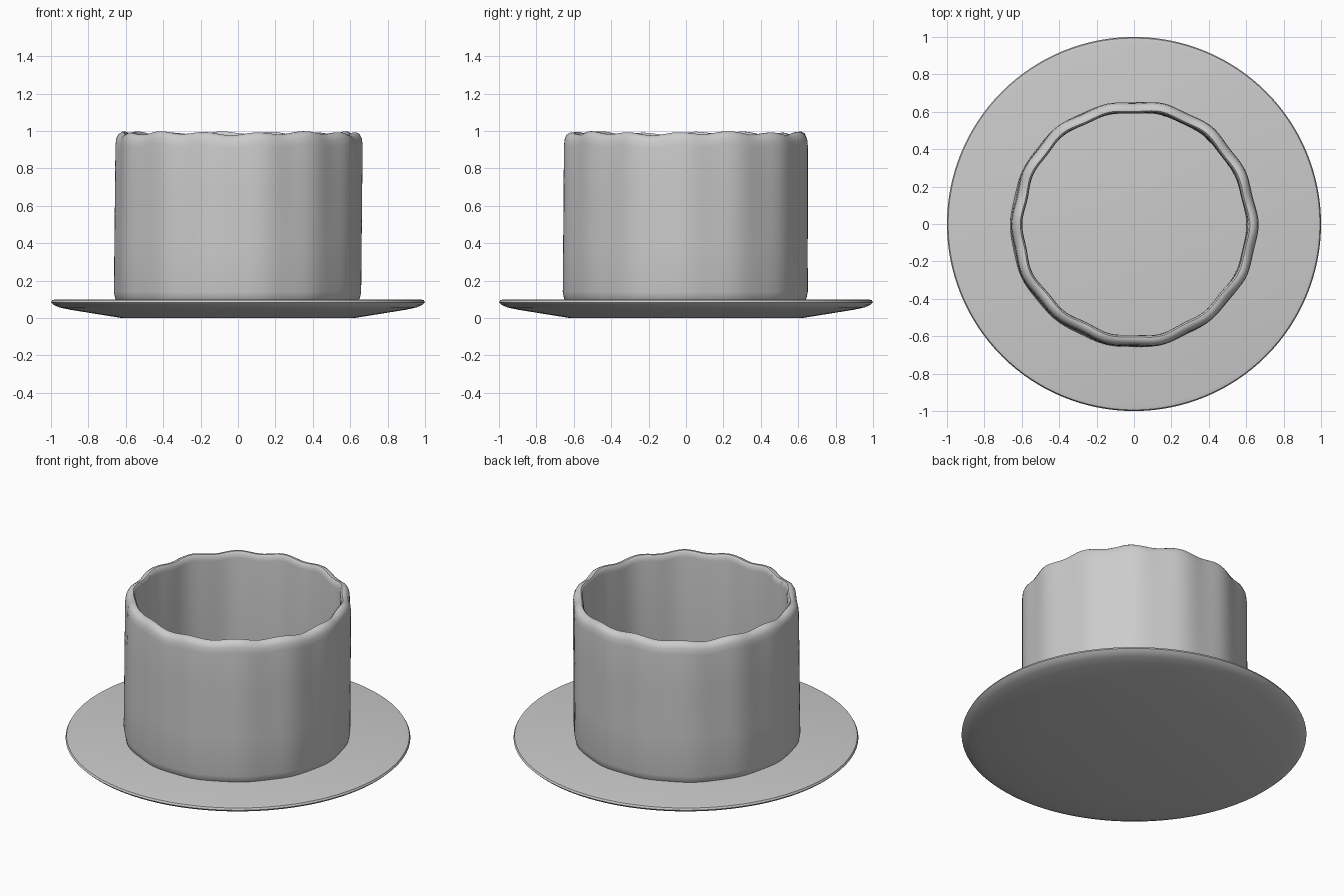
import bpy, bmesh, math

cube = bpy.data.objects.get("Cube")
if cube:
    bpy.data.objects.remove(cube, do_unlink=True)

clay = bpy.data.materials.new("grey clay")
clay.use_nodes = True
clay.diffuse_color = (0.6, 0.6, 0.6, 1)
clay.node_tree.nodes["Principled BSDF"].inputs["Base Color"].default_value = (0.6, 0.6, 0.6, 1)


def lathe(name, profile, steps, warp=None, closed=False):
    """Spin a (radius, height) profile round z, optionally warping each point."""
    bm = bmesh.new()
    rings = []
    for i in range(steps):
        a = math.tau * i / steps
        ring = []
        for r, z in profile:
            x, y = r * math.cos(a), r * math.sin(a)
            if warp:
                x, y, z = warp(r, z, a)
            ring.append(bm.verts.new((x, y, z)))
        rings.append(ring)
    n = len(profile)
    for i in range(steps):
        p, q = rings[i], rings[(i + 1) % steps]
        for j in range(n if closed else n - 1):
            k = (j + 1) % n
            bm.faces.new((p[j], q[j], q[k], p[k]))
    if not closed:
        bm.faces.new([ring[0] for ring in reversed(rings)])
        bm.faces.new([ring[-1] for ring in rings])
    bmesh.ops.recalc_face_normals(bm, faces=bm.faces)
    mesh = bpy.data.meshes.new(name)
    bm.to_mesh(mesh)
    bm.free()
    mesh.materials.append(clay)
    obj = bpy.data.objects.new(name, mesh)
    bpy.context.collection.objects.link(obj)
    bpy.ops.object.select_all(action="DESELECT")
    obj.select_set(True)
    bpy.context.view_layer.objects.active = obj
    bpy.ops.object.shade_smooth_by_angle(angle=math.radians(40))
    return obj


def hand_shaped(r, z, a):
    """Uneven hand-formed wall: rippled radius, slight lean and wavy rim."""
    ripple = 0.006 * math.cos(14 * a) + 0.004 * math.cos(5 * a + 1)
    t = (z - 0.1) / 0.9
    r += ripple * (0.5 + 0.5 * t)
    if t > 0.85:
        z += 0.007 * math.cos(14 * a + 1) + 0.004 * math.sin(5 * a)
    return (r * math.cos(a) + 0.008 * (t - 0.5),
            r * math.sin(a) + 0.005 * (t - 0.5), z)


# Shallow saucer base with a rounded lip
lathe("saucer", [(0.62, 0), (0.90, 0.045), (0.955, 0.057), (0.985, 0.07),
                 (1.0, 0.084), (0.994, 0.096), (0.975, 0.1)], 128)

# Open cup wall with a rounded, wavy rim
lathe("cup_wall", [(0.60, 0.09), (0.64, 0.09), (0.651, 0.105), (0.658, 0.14),
                   (0.657, 0.4), (0.656, 0.7), (0.655, 0.92), (0.651, 0.955),
                   (0.640, 0.977), (0.622, 0.988), (0.608, 0.988),
                   (0.600, 0.980), (0.597, 0.95), (0.597, 0.5)],
      168, hand_shaped, closed=True)
